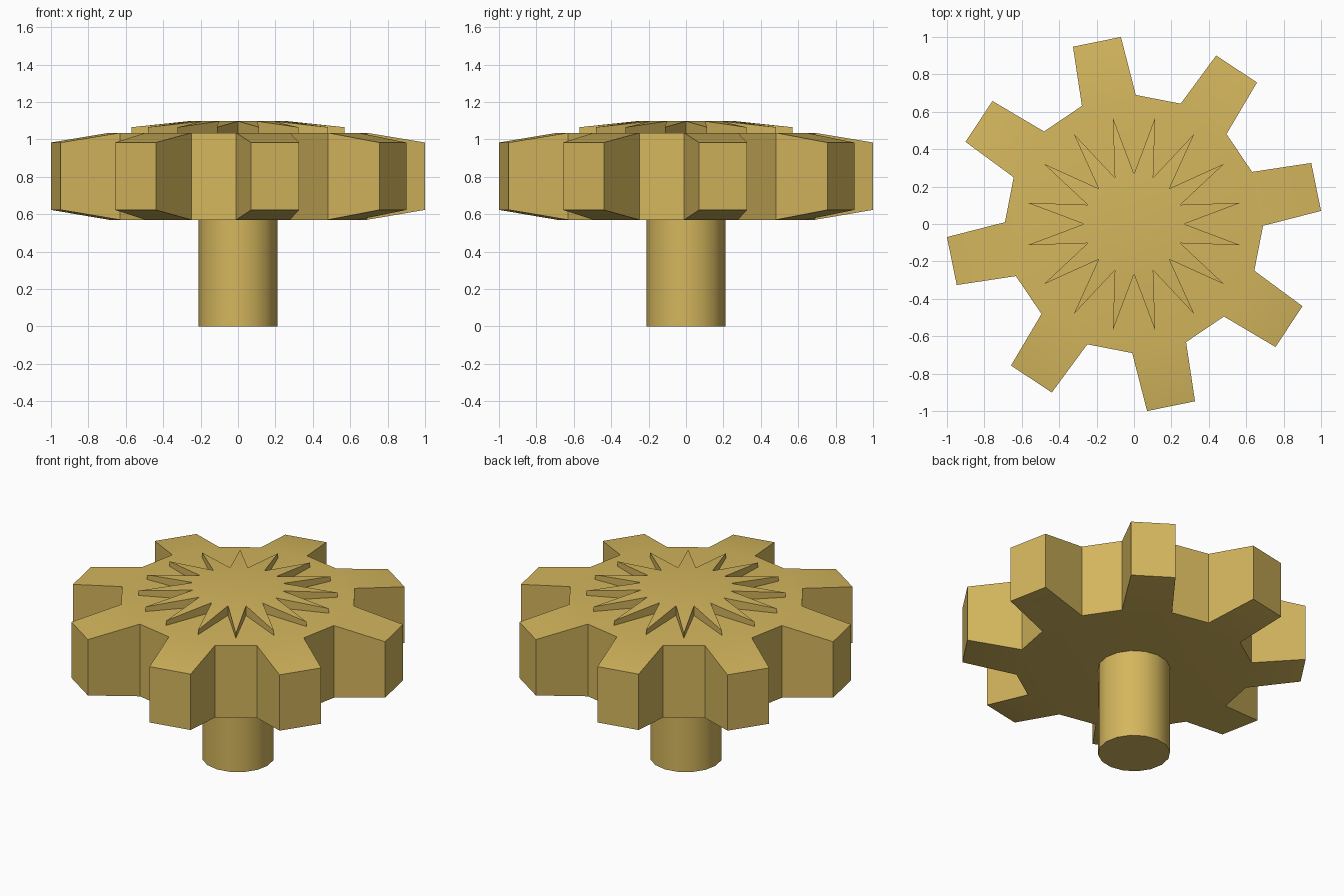
import bpy, bmesh
from math import radians, cos, sin

if "Cube" in bpy.data.objects:
    bpy.data.objects.remove(bpy.data.objects["Cube"])

brass = bpy.data.materials.new("brass")
brass.diffuse_color = (0.66, 0.47, 0.11, 1)
brass.use_nodes = True
brass.node_tree.nodes["Principled BSDF"].inputs["Base Color"].default_value = brass.diffuse_color


def finish(obj):
    obj.data.materials.append(brass)
    bpy.ops.object.select_all(action='DESELECT')
    obj.select_set(True)
    bpy.context.view_layer.objects.active = obj
    bpy.ops.object.shade_smooth_by_angle(angle=radians(30))


def toothed_plate(name, count, offset, root, tip):
    """Flat core with sloped teeth. root/tip = (radius, half angles, bottom z, top z)."""
    bm = bmesh.new()

    def ring(spec, level):
        r, halves, z = spec[0], spec[1], spec[level]
        out = []
        for i in range(count):
            mid = offset + 360 * i / count
            out.append([bm.verts.new((r * cos(radians(mid + h)), r * sin(radians(mid + h)), z))
                        for h in halves])
        return out

    outlines = []
    for level in (2, 3):
        roots, tips = ring(root, level), ring(tip, level)
        outline = []
        bm.faces.new([v for pair in roots for v in pair])
        for i in range(count):
            a = roots[i][0]
            b = roots[i][1] if len(roots[i]) > 1 else roots[(i + 1) % count][0]
            bm.faces.new([a] + tips[i] + [b])
            outline += [a] + tips[i] + (roots[i][1:])
        outlines.append(outline)
    low, high = outlines
    n = len(low)
    for i in range(n):
        j = (i + 1) % n
        bm.faces.new((low[i], low[j], high[j], high[i]))
    bmesh.ops.recalc_face_normals(bm, faces=bm.faces)
    mesh = bpy.data.meshes.new(name)
    bm.to_mesh(mesh)
    bm.free()
    obj = bpy.data.objects.new(name, mesh)
    bpy.context.collection.objects.link(obj)
    finish(obj)


# Gear wheel: eight teeth, thinner towards their tips
toothed_plate("gear_wheel", 8, 11.5,
              (0.69, (-12.3, 12.3), 0.57, 1.035),
              (1.0024, (-7.5, 7.5), 0.623, 0.983))

# Raised star on top: sixteen points sloping down from the middle
toothed_plate("top_star", 16, 11.25,
              (0.268, (-11.25,), 1.02, 1.097),
              (0.58, (0,), 1.02, 1.065))

# Stem
bpy.ops.mesh.primitive_cylinder_add(vertices=16, radius=0.211, depth=0.58,
                                    location=(0, 0, 0.29))
stem = bpy.context.object
stem.name = "stem"
finish(stem)
